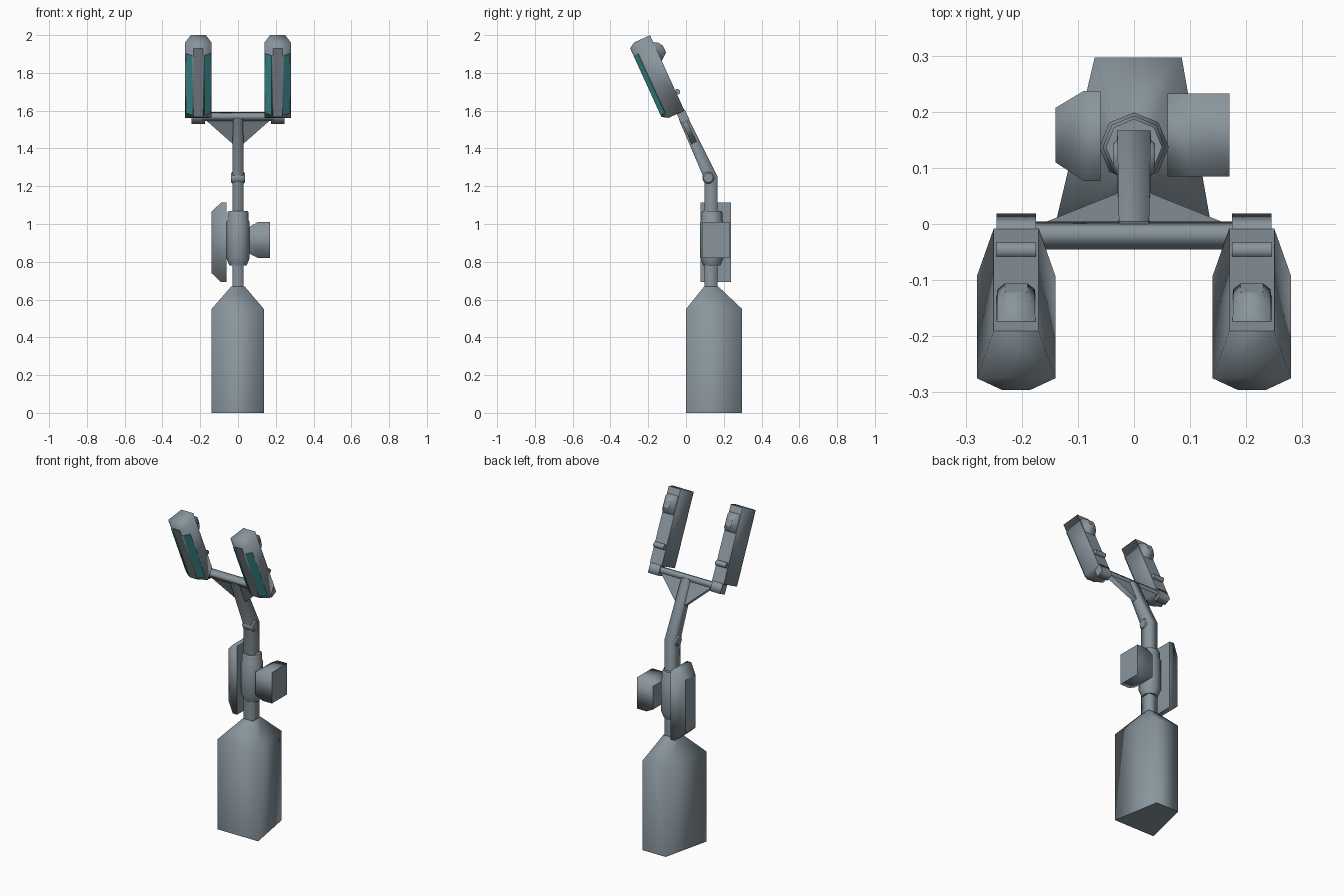
import bpy, bmesh, math
from mathutils import Matrix, Vector

if "Cube" in bpy.data.objects:
    bpy.data.objects.remove(bpy.data.objects["Cube"])


def material(name, rgb):
    m = bpy.data.materials.new(name)
    m.diffuse_color = (*rgb, 1)
    m.use_nodes = True
    m.node_tree.nodes["Principled BSDF"].inputs["Base Color"].default_value = m.diffuse_color
    return m


GREY = material("blue grey metal", (0.25, 0.30, 0.335))
TEAL = material("teal light", (0.06, 0.34, 0.36))

# Tilted frame of the upper arm: local x, depth (y), length along the arm (z)
TILT = Matrix.Translation((0, 0.125, 1.25)) @ Matrix.Rotation(math.radians(24.5), 4, 'X')


def loft(name, loops, mat=GREY, matrix=Matrix(), mirror=False):
    """Skin a row of equal loops, cap both ends, keep cap edges sharp."""
    bm = bmesh.new()
    rings = [[bm.verts.new(p) for p in loop] for loop in loops]
    n = len(rings[0])
    for a, b in zip(rings, rings[1:]):
        for i in range(n):
            bm.faces.new((a[i], a[(i + 1) % n], b[(i + 1) % n], b[i])).smooth = True
    for ring in (rings[0], rings[-1]):
        cap = bm.faces.new(ring)
        for e in cap.edges:
            e.smooth = False
    bmesh.ops.recalc_face_normals(bm, faces=bm.faces)
    me = bpy.data.meshes.new(name)
    bm.to_mesh(me)
    bm.free()
    me.materials.append(mat)
    ob = bpy.data.objects.new(name, me)
    ob.matrix_world = matrix
    bpy.context.collection.objects.link(ob)
    if mirror:
        ob.modifiers.new("mirror", 'MIRROR')
    return ob


def place(axis, t, a, b):
    """Point with coordinate t on the axis and a, b on the other two, in xyz order."""
    p = [a, b]
    p.insert(axis, t)
    return p


def rect(axis, t, a0, a1, b0, b1):
    return [place(axis, t, a, b) for a, b in ((a0, b0), (a1, b0), (a1, b1), (a0, b1))]


def ngon(axis, t, r, ca, cb, n):
    return [place(axis, t, ca + r * math.cos(k * math.tau / n), cb + r * math.sin(k * math.tau / n))
            for k in range(n)]


# Tapered base block with sloping shoulders
plan = [(-0.14, 0), (0.137, 0), (0.085, 0.297), (-0.07, 0.297)]
loft("base", [[(x, y, 0) for x, y in plan], [(x, y, 0.55) for x, y in plan],
              rect(2, 0.67, -0.035, 0.035, 0.097, 0.17)])

# Post bending forward into the upper arm
bend = [(-0.03, 0.098, 1.235), (0.03, 0.098, 1.235), (0.03, 0.167, 1.25), (-0.03, 0.167, 1.25)]
arm_end = [TILT @ Vector(p) for p in rect(2, 0.345, -0.027, 0.027, -0.022, 0.025)]
loft("post", [rect(2, 0.66, -0.03, 0.03, 0.098, 0.167), bend, arm_end])

# Collar around the post
loft("collar", [ngon(2, z, r, 0, 0.137, 8) for z, r in
                ((0.78, 0.045), (0.82, 0.062), (1.01, 0.062), (1.02, 0.056), (1.06, 0.056), (1.07, 0.05))])

# Elbow pin
loft("elbow_pin", [ngon(0, x, r, 0.118, 1.245, 12) for x, r in
                   ((-0.037, 0.025), (-0.03, 0.032), (0.03, 0.032), (0.037, 0.025))])

# Side boxes on the collar
loft("left_panel", [rect(0, -0.06, 0.077, 0.237, 0.693, 1.113),
                    rect(0, -0.09, 0.077, 0.237, 0.693, 1.113),
                    rect(0, -0.14, 0.11, 0.207, 0.74, 1.065)])
loft("right_box", [rect(0, 0.06, 0.085, 0.233, 0.843, 0.985),
                   rect(0, 0.105, 0.085, 0.233, 0.82, 1.01),
                   rect(0, 0.17, 0.085, 0.233, 0.82, 1.01)])

# Crossbar and its gusset plate
loft("crossbar", [rect(0, x, -0.02, 0.02, 0.335, 0.368) for x in (-0.19, 0.19)], matrix=TILT)
loft("gusset", [[(x, d, u) for x, u in ((-0.18, 0.345), (0.18, 0.345), (0.025, 0.195), (-0.025, 0.195))]
                for d in (-0.014, 0.014)], matrix=TILT)

# Lamp heads: rectangles lofted from narrow back to wide rim to raised front
C = 0.21
side, rim, front = 0.04, (0.07, -0.069, 0.374, 0.813), (0.025, -0.101, 0.394, 0.793)
loft("lamp_housing", [rect(1, 0.024, C - side, C + side, 0.374, 0.813),
                      rect(1, rim[1], C - rim[0], C + rim[0], *rim[2:]),
                      rect(1, front[1], C - front[0], C + front[0], *front[2:])],
     matrix=TILT, mirror=True)

# Teal light strips on both sloping front sides of each lamp
for label, s in (("outer", 1), ("inner", -1)):
    normal = Vector((s * 0.58, -0.815, 0))
    quad = []
    for f, u in ((0.12, 0.405), (0.88, 0.405), (0.88, 0.75), (0.12, 0.75)):
        x = front[0] + (rim[0] - front[0]) * f
        d = front[1] + (rim[1] - front[1]) * f
        quad.append(Vector((C + s * x, d, u)))
    loft(label + "_light_strip", [[p + normal * h for p in quad] for h in (-0.002, 0.003)],
         TEAL, TILT, True)

# Knob, handle and clip on the back of each lamp
loft("lamp_knob", [rect(1, 0.02, C - 0.035, C + 0.035, 0.66, 0.775),
                   rect(1, 0.045, C - 0.033, C + 0.033, 0.68, 0.76),
                   rect(1, 0.063, C - 0.02, C + 0.02, 0.695, 0.735)], matrix=TILT, mirror=True)
loft("lamp_handle", [ngon(0, x, 0.016, 0.03, 0.48, 8) for x in (C - 0.035, C + 0.035)],
     matrix=TILT, mirror=True)
loft("lamp_clip", [rect(0, x, -0.02, 0.028, 0.317, 0.376) for x in (C - 0.035, C + 0.035)],
     matrix=TILT, mirror=True)
